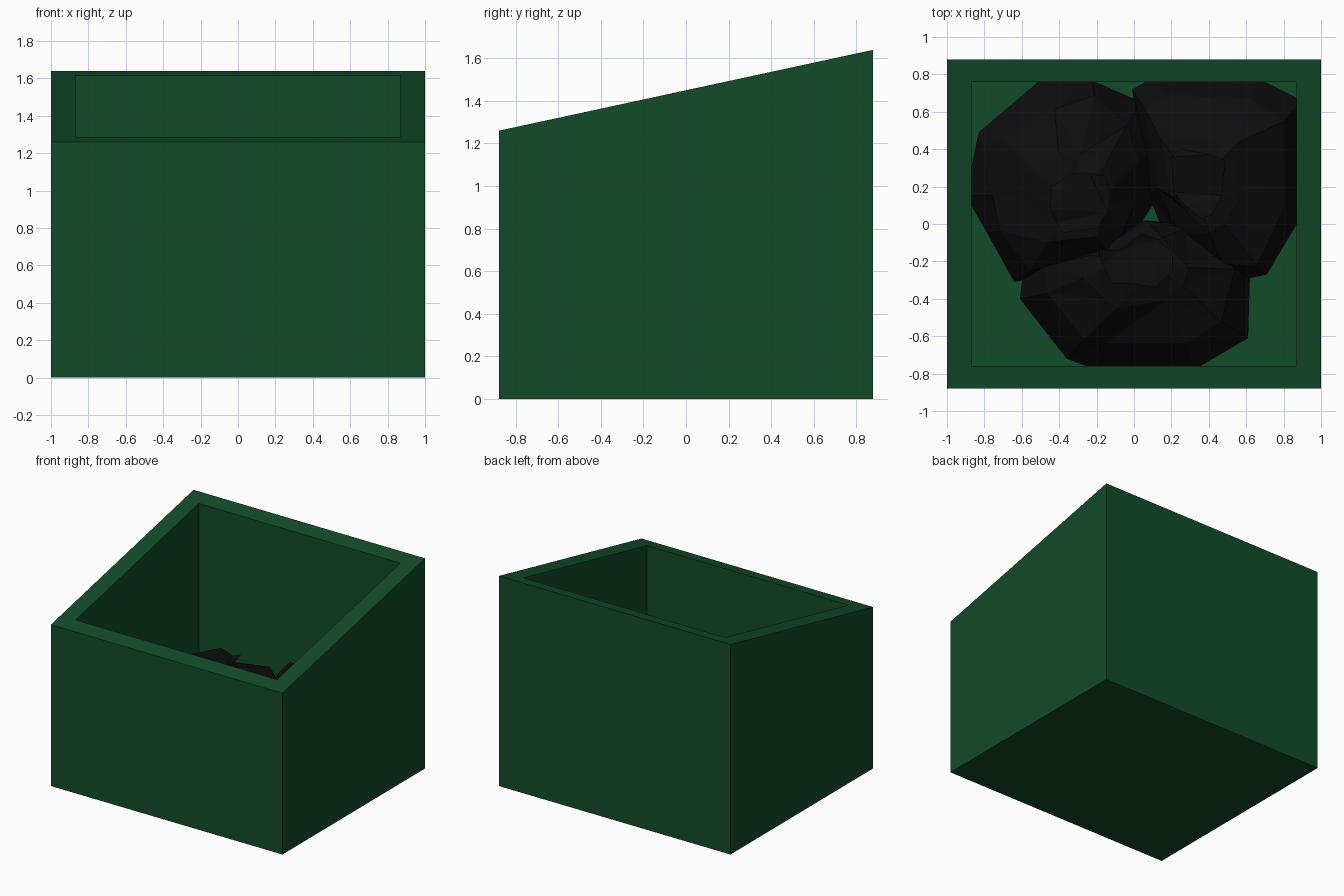
import bpy, random
from mathutils import Vector

if "Cube" in bpy.data.objects:
    bpy.data.objects.remove(bpy.data.objects["Cube"])

random.seed(4)


def material(name, rgb):
    m = bpy.data.materials.new(name)
    m.diffuse_color = (*rgb, 1)
    m.use_nodes = True
    m.node_tree.nodes["Principled BSDF"].inputs["Base Color"].default_value = m.diffuse_color
    return m


def loft(name, rings, mat):
    """Skin equal-length rings together and cap both ends."""
    n = len(rings[0])
    verts = [v for r in rings for v in r]
    faces = [tuple(reversed(range(n)))]
    for k in range(len(rings) - 1):
        a, b = k * n, (k + 1) * n
        faces += [(a + i, a + (i + 1) % n, b + (i + 1) % n, b + i) for i in range(n)]
    faces.append(tuple(range(len(verts) - n, len(verts))))
    mesh = bpy.data.meshes.new(name)
    mesh.from_pydata(verts, [], faces)
    mesh.materials.append(mat)
    ob = bpy.data.objects.new(name, mesh)
    bpy.context.collection.objects.link(ob)
    return ob


green = material("green_paint", (0.006, 0.07, 0.022))
black = material("black_plastic", (0.004, 0.004, 0.004))


# Open container: outer shell, sloped rim, inner walls and floor
def rect(hx, hy, z=None):
    return [(x, y, 1.45 + 0.216 * y if z is None else z)
            for x, y in ((-hx, -hy), (hx, -hy), (hx, hy), (-hx, hy))]


FLOOR = 0.12
loft("container", [rect(1, 0.88, 0), rect(1, 0.88),
                   rect(0.87, 0.76), rect(0.87, 0.76, FLOOR)], green)


# Faceted rubbish bags: widest outline shrinks toward a tied neck and flared top
def bag(name, outline, knot, top):
    k, mid = Vector(knot), sum((Vector(p) for p in outline), Vector((0, 0))) / len(outline)
    rings = []
    # scale of the outline, shift toward the knot, height fraction, jitter
    for s, shift, h, j in ((0.8, 0, 0, 0), (1, 0, 0.28, 0), (0.82, 0.2, 0.6, 0.04),
                           (0.45, 0.7, 0.80, 0.03), (0.16, 1, 0.87, 0.0), (0.32, 1, 1, 0.02)):
        c = mid.lerp(k, shift)
        ring = []
        for p in outline:
            q = c + (Vector(p) - mid) * s
            z = FLOOR + h * (top - FLOOR) + random.uniform(-j, j)
            ring.append((max(-0.92, min(0.92, q.x + random.uniform(-j, j))),
                         max(-0.8, min(0.8, q.y + random.uniform(-j, j))), z))
        rings.append(ring)
    ob = loft(name, rings, black)
    ob.modifiers.new("facets", 'TRIANGULATE')


bag("bag_left", [(-0.64, -0.31), (-0.1, -0.2), (0.1, 0.1), (0.12, 0.4), (0.02, 0.66),
                 (-0.23, 0.77), (-0.5, 0.77), (-0.83, 0.49), (-0.9, 0.15), (-0.79, -0.04)],
    (-0.3, 0.13), 0.80)
bag("bag_right", [(0.52, -0.31), (0.71, -0.27), (0.9, 0.05), (0.9, 0.66), (0.66, 0.78),
                  (0.1, 0.78), (-0.01, 0.72), (0.08, 0.15), (0.2, -0.15)],
    (0.34, 0.22), 0.80)
bag("bag_front", [(-0.61, -0.4), (-0.36, -0.72), (-0.2, -0.78), (0.32, -0.78), (0.61, -0.61),
                  (0.62, -0.27), (0.3, 0.0), (0.05, 0.02), (-0.3, -0.16), (-0.59, -0.24)],
    (0.01, -0.2), 0.82)
